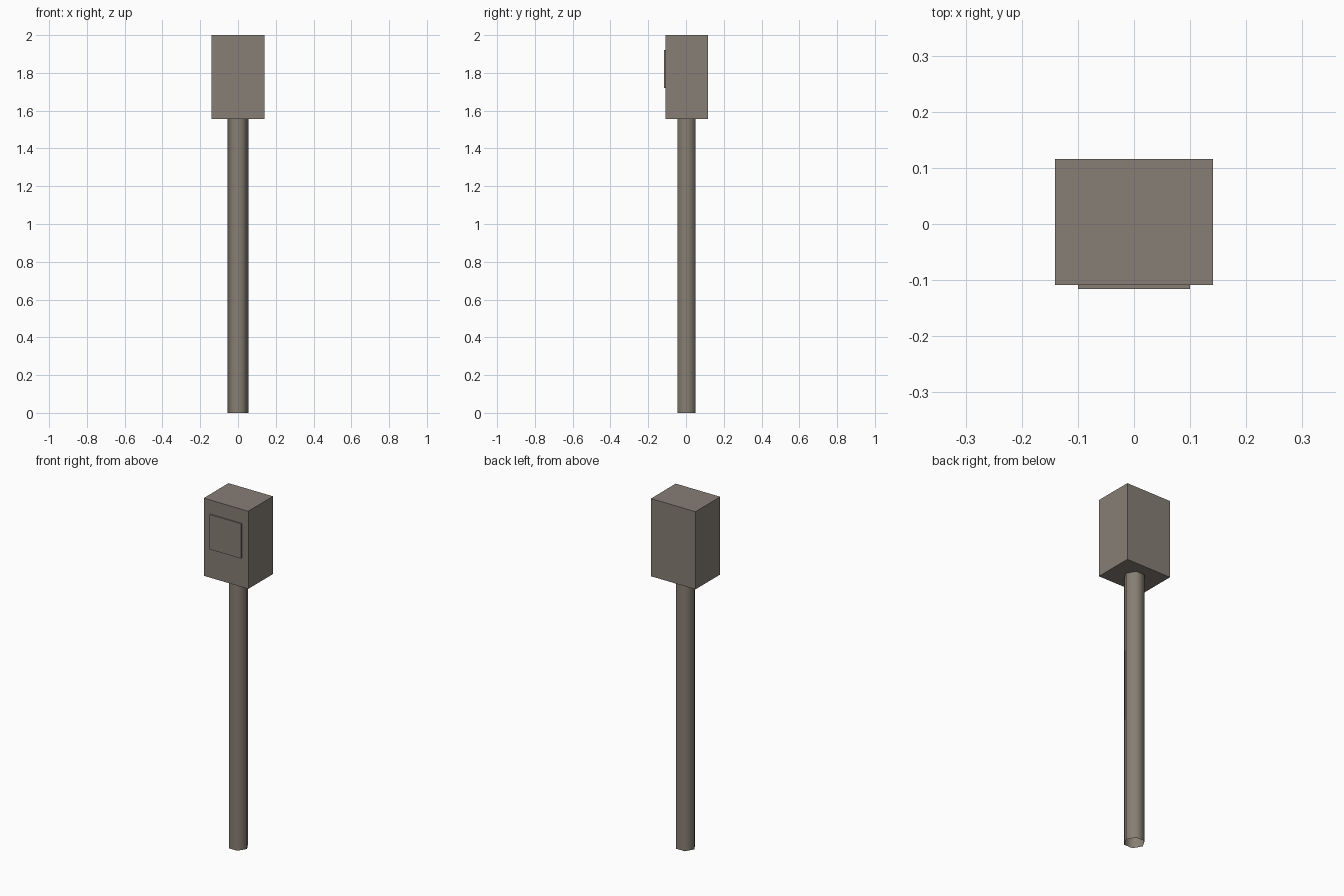
import bpy
import math

if "Cube" in bpy.data.objects:
    bpy.data.objects.remove(bpy.data.objects["Cube"])


def material(name, color):
    mat = bpy.data.materials.new(name)
    mat.diffuse_color = (*color, 1.0)
    mat.use_nodes = True
    mat.node_tree.nodes["Principled BSDF"].inputs["Base Color"].default_value = mat.diffuse_color
    return mat


BOX_COLOR = material("warm grey", (0.242, 0.209, 0.180))
POLE_COLOR = material("olive grey", (0.242, 0.212, 0.172))


def block(name, low, high, mat):
    """Flat-faced box between two corners."""
    center = [(a + b) / 2 for a, b in zip(low, high)]
    bpy.ops.mesh.primitive_cube_add(size=1, location=center)
    obj = bpy.context.object
    obj.name = name
    obj.scale = [b - a for a, b in zip(low, high)]
    bpy.ops.object.transform_apply(location=False, rotation=False, scale=True)
    obj.data.materials.append(mat)
    return obj


BASE_Z = 1.555      # underside of the box
FRONT_Y = -0.1085   # front face of the box

# Head box and the thin panel on its front
block("head_box", (-0.141, FRONT_Y, BASE_Z), (0.141, 0.1155, 2.0), BOX_COLOR)
block("front_panel", (-0.10, -0.1155, 1.72), (0.10, FRONT_Y, 1.92), BOX_COLOR)

# Open six-sided pole, smooth shaded, corners pointing left and right
bpy.ops.mesh.primitive_cylinder_add(
    vertices=6, radius=0.055, depth=BASE_Z, end_fill_type='NOTHING',
    location=(0, 0.0035, BASE_Z / 2), rotation=(0, 0, math.radians(30)))
pole = bpy.context.object
pole.name = "pole"
pole.data.materials.append(POLE_COLOR)
bpy.ops.object.shade_smooth()
